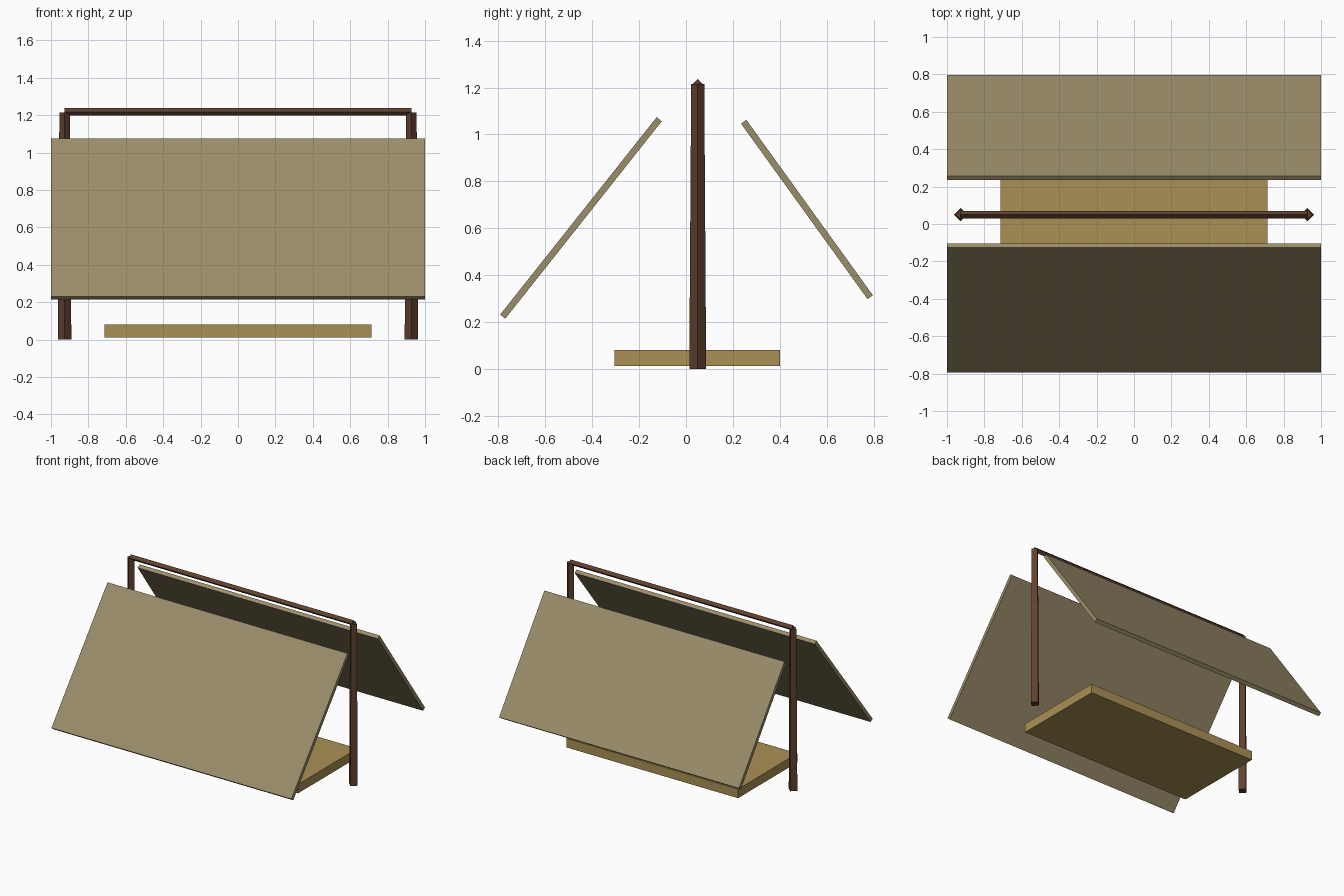
import bpy
from math import radians, pi

if "Cube" in bpy.data.objects:
    bpy.data.objects.remove(bpy.data.objects["Cube"])


def material(name, color):
    m = bpy.data.materials.new(name)
    m.diffuse_color = (*color, 1)
    m.use_nodes = True
    m.node_tree.nodes["Principled BSDF"].inputs["Base Color"].default_value = m.diffuse_color
    return m


canvas = material("canvas", (0.33, 0.27, 0.145))
straw = material("straw", (0.40, 0.28, 0.09))
wood = material("wood", (0.115, 0.052, 0.028))


def box(name, center, size, mat, tilt=0):
    bpy.ops.mesh.primitive_cube_add(size=1, location=center)
    ob = bpy.context.object
    ob.name = name
    ob.scale = size
    ob.rotation_euler.x = radians(tilt)
    ob.data.materials.append(mat)
    return ob


def pole(name, center, r_start, r_end, length, rotation=(0, 0, 0)):
    # four-sided pole standing on its corners (diamond section)
    bpy.ops.mesh.primitive_cone_add(vertices=4, radius1=r_start, radius2=r_end,
                                    depth=length, location=center, rotation=rotation)
    ob = bpy.context.object
    ob.name = name
    ob.data.materials.append(wood)
    return ob


# Sloping roof sheets, front one longer and lower
box("front_sheet", (0, -0.448, 0.644), (2, 1.075, 0.028), canvas, 51.6)
box("back_sheet", (0, 0.516, 0.680), (2, 0.923, 0.028), canvas, -54.2)

# Sleeping mat
box("floor_mat", (0, 0.048, 0.046), (1.43, 0.707, 0.068), straw)

# Tapered uprights
for side, x in (("left", -0.927), ("right", 0.927)):
    pole(side + "_upright", (x, 0.05, 0.6075), 0.036, 0.028, 1.215)

# Ridge pole between the uprights
pole("ridge_pole", (0, 0.05, 1.217), 0.02, 0.02, 1.856, (0, pi / 2, 0))
